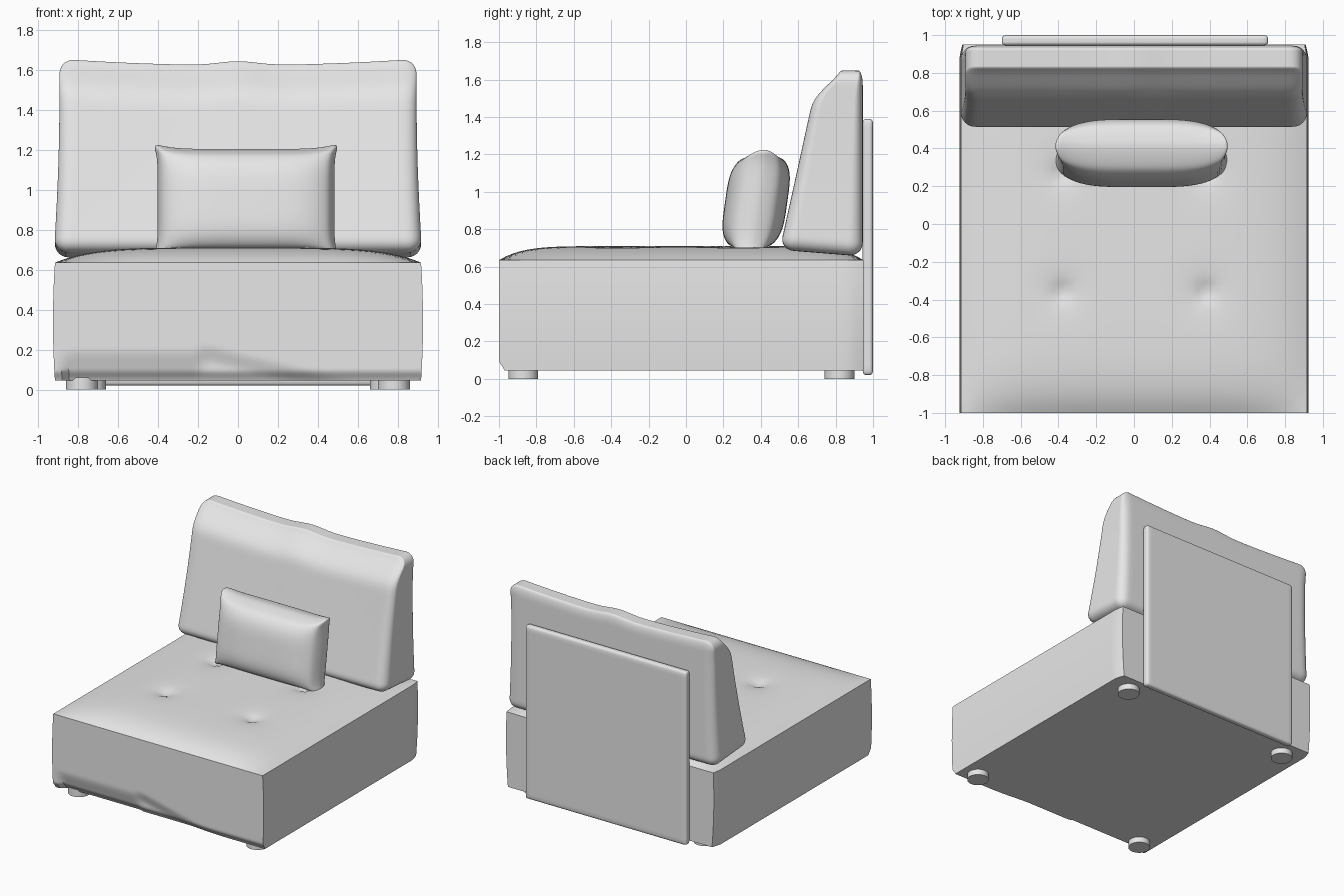
import bpy
import bmesh
from math import sin, pi, exp, radians
from mathutils import Vector

default = bpy.data.objects.get("Cube")
if default:
    bpy.data.objects.remove(default, do_unlink=True)

fabric = bpy.data.materials.new("light_grey")
fabric.use_nodes = True
grey = (0.8, 0.8, 0.8, 1)
fabric.diffuse_color = grey
fabric.node_tree.nodes["Principled BSDF"].inputs["Base Color"].default_value = grey


def smooth(t):
    t = max(0.0, min(1.0, t))
    return t * t * (3 - 2 * t)


def finish(name, bm, angle=35):
    """Turn a bmesh into a smooth-shaded object with the fabric colour."""
    bmesh.ops.recalc_face_normals(bm, faces=bm.faces)
    mesh = bpy.data.meshes.new(name)
    bm.to_mesh(mesh)
    bm.free()
    mesh.materials.append(fabric)
    obj = bpy.data.objects.new(name, mesh)
    bpy.context.collection.objects.link(obj)
    bpy.ops.object.select_all(action='DESELECT')
    obj.select_set(True)
    bpy.context.view_layer.objects.active = obj
    bpy.ops.object.shade_smooth_by_angle(angle=radians(angle))
    return obj


def shaped_block(name, shape, cuts=44, angle=35):
    """Subdivided cube whose points, in -1..1, are moved by a shape function."""
    bm = bmesh.new()
    bmesh.ops.create_cube(bm, size=2)
    bmesh.ops.subdivide_edges(bm, edges=bm.edges[:], cuts=cuts, use_grid_fill=True)
    for v in bm.verts:
        v.co = shape(*v.co)
    return finish(name, bm, angle)


def rounded(p, half, radius):
    """Map a cube point to a rounded box, with points gathered at its edges."""
    q = Vector([sin(c * pi / 2) * h for c, h in zip(p, half)])
    inner = Vector([max(radius - h, min(h - radius, c)) for c, h in zip(q, half)])
    return inner + (q - inner).normalized() * radius


# Seat block: domed top with four tufts, and a creased lower front
TUFTS = [(sx * 0.38, y) for sx in (-1, 1) for y in (-0.36, 0.27)]


def seat_shape(u, v, w):
    x = u * (0.915 + 0.01 * (1 - w * w))
    y = -0.025 + 0.975 * v
    dome = (1 - abs(u) ** 5) * (1 - abs(v) ** 8)
    top = 0.635 + 0.075 * dome
    for tx, ty in TUFTS:
        d2 = (x - tx) ** 2 + (y - ty) ** 2
        top -= 0.025 * exp(-d2 / 0.002) + 0.012 * exp(-d2 / 0.015)
    z = 0.045 + (top - 0.045) * (w + 1) / 2
    # Tucked lower edge and soft back corners
    if v < 0:
        y += 0.03 * smooth((0.1 - z) / 0.06) * smooth((-v - 0.8) * 5)
    x *= 1 - 0.025 * smooth((v - 0.93) / 0.07) * (1 - 0.5 * (w + 1) / 2)
    # Loose fabric folds across the front
    if v < -0.999:
        if -0.85 < x < -0.19:
            y += 0.035 * smooth((0.21 - z) / 0.16)
        elif x >= -0.19:
            fold = 0.26 - 0.24 * (x + 0.28) - z
            y += 0.022 * smooth(fold / 0.1) * smooth((0.8 - x) / 0.6)
    return Vector((x, y, z))


shaped_block("seat_block", seat_shape, cuts=50)


# Back cushion: wedge leaning on the panel, with a wavy top edge
def back_shape(u, v, w):
    p = rounded((u, v, w), (0.92, 0.215, 0.5), 0.075)
    t = p.z + 0.5
    z = 0.655 + t
    front = 0.51 + 0.21 * (z - 0.7) + 0.1 * smooth((z - 1.4) / 0.25) ** 2
    y = front + (0.945 - front) * (p.y / 0.43 + 0.5)
    x = p.x * (1 - 0.03 * t - 0.01 * sin(pi * t))
    z += t * (0.02 * exp(-(x / 0.13) ** 2) - 0.033 * (1 - (x / 0.92) ** 2))
    z += (1 - t) * 0.08 * (0.94 - y)
    return Vector((x, y, z))


shaped_block("back_cushion", back_shape, angle=60)


# Small pillow: plump middle, pinched sides and pointed corners
def pillow_shape(u, v, w):
    p = rounded((u, v, w), (0.47, 0.045, 0.29), 0.04)
    a, c = p.x / 0.47, p.z / 0.29
    plump = max(0, (1 - a ** 4) * (1 - c ** 4)) ** 0.6
    x = 0.04 + p.x * (1 - 0.06 * (1 - c ** 6))
    z = 0.945 + p.z * (1 - 0.11 * (1 - a ** 6))
    y = 0.375 + p.y * (1 + 2.7 * plump) + 0.14 * (z - 0.945)
    return Vector((x, y, z))


shaped_block("lumbar_pillow", pillow_shape, angle=60)


# Flat back panel with softened edges
def panel_shape(u, v, w):
    return rounded((u, v, w), (0.705, 0.0275, 0.685), 0.02) + Vector((0.005, 0.9725, 0.705))


shaped_block("back_panel", panel_shape, cuts=24, angle=60)

# Four round feet
for side, sx in (("left", 1), ("right", -1)):
    for end, x, y in (("front", 0.78, -0.87), ("back", 0.74, 0.82)):
        bm = bmesh.new()
        bmesh.ops.create_cone(bm, cap_ends=True, segments=32, radius1=0.08,
                              radius2=0.08, depth=0.06)
        bmesh.ops.translate(bm, verts=bm.verts, vec=(sx * x, y, 0.03))
        finish(f"{end}_{side}_foot", bm)
